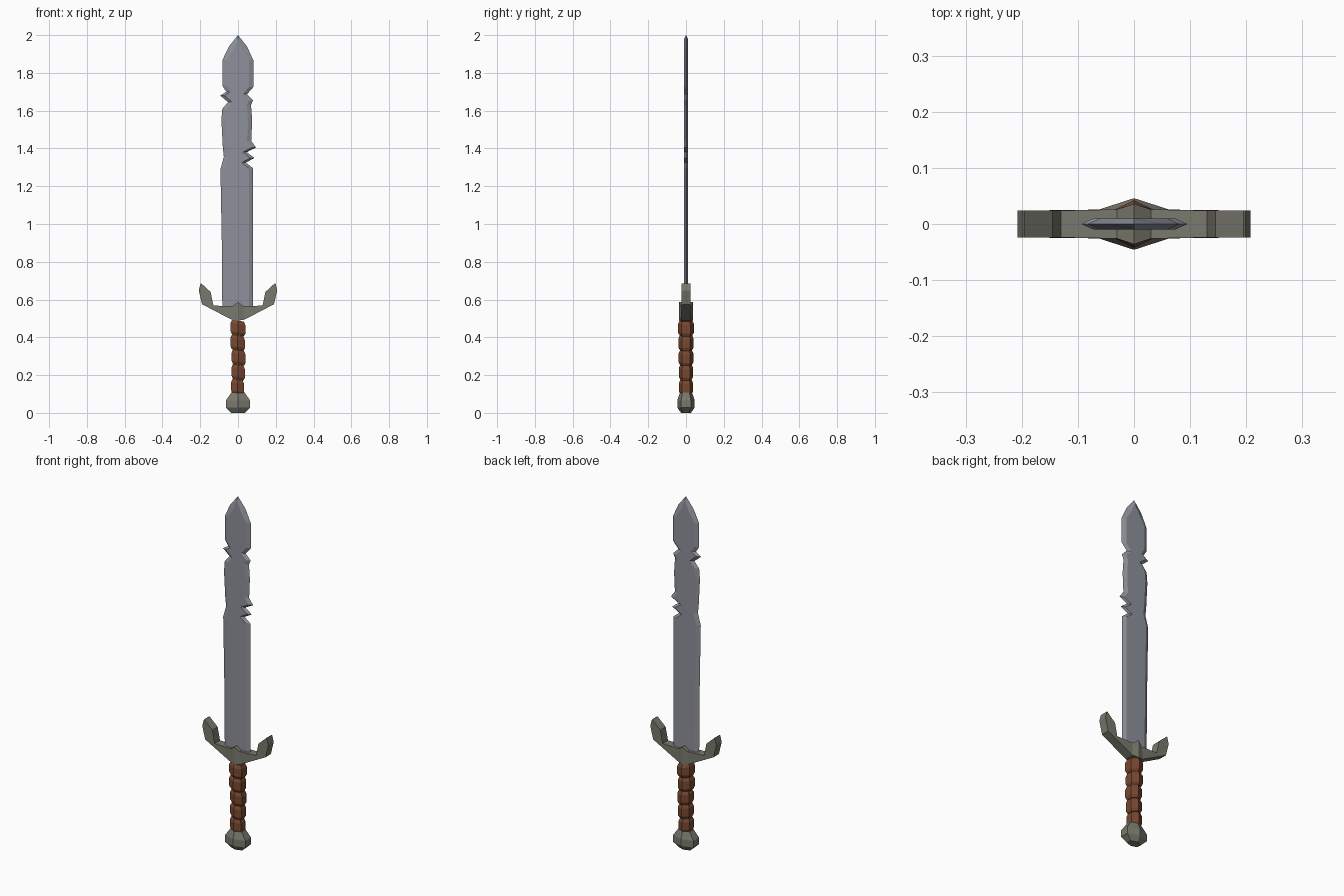
import bpy, bmesh, math

if "Cube" in bpy.data.objects:
    bpy.data.objects.remove(bpy.data.objects["Cube"])


def material(name, rgb):
    m = bpy.data.materials.new(name)
    m.diffuse_color = (*rgb, 1)
    m.use_nodes = True
    m.node_tree.nodes["Principled BSDF"].inputs["Base Color"].default_value = m.diffuse_color
    return m


STEEL = material("blade steel", (0.27, 0.285, 0.325))
IRON = material("dull iron", (0.19, 0.19, 0.155))
LEATHER = material("brown leather", (0.19, 0.066, 0.03))


def loft(name, stacks, mat):
    """Skin each stack of equal-sized rings, cap the ends, flat shaded."""
    bm = bmesh.new()
    for rings in stacks:
        loops = [[bm.verts.new(p) for p in ring] for ring in rings]
        n = len(loops[0])
        for a, b in zip(loops, loops[1:]):
            for i in range(n):
                j = (i + 1) % n
                bm.faces.new((a[i], a[j], b[j], b[i]))
        bm.faces.new(loops[0][::-1])
        bm.faces.new(loops[-1])
    bmesh.ops.remove_doubles(bm, verts=bm.verts, dist=1e-5)
    bmesh.ops.recalc_face_normals(bm, faces=bm.faces)
    me = bpy.data.meshes.new(name)
    bm.to_mesh(me)
    bm.free()
    me.materials.append(mat)
    ob = bpy.data.objects.new(name, me)
    bpy.context.collection.objects.link(ob)
    return ob


def hexagon(rx, ry, z, cx=0, tilt=0):
    """Six-sided ring with corners pointing front and back."""
    pts = [(0, 1), (1, 0.55), (1, -0.55), (0, -1), (-1, -0.55), (-1, 0.55)]
    return [(cx + x * rx, y * ry, z + tilt * x * rx) for x, y in pts]


# Blade: chipped outline at y = 0, bevelled to a flat on each face
right = [(.08, .53), (.08, 1.295), (.042, 1.325), (.087, 1.35), (.047, 1.38),
         (.095, 1.405), (.07, 1.44), (.075, 1.55), (.069, 1.63), (.08, 1.655),
         (.048, 1.687), (.081, 1.725), (.081, 1.867), (.048, 1.94)]
left = [(-.048, 1.94), (-.083, 1.867), (-.081, 1.73), (-.062, 1.70),
        (-.094, 1.68), (-.053, 1.645), (-.083, 1.61), (-.088, 1.55),
        (-.08, 1.40), (-.075, 1.355), (-.093, 1.29), (-.085, .86), (-.083, .53)]
outline = right + [(0, 2.0)] + left


def flat_face(y):
    ring = []
    for x, z in outline:
        inset = 0.022 if x else 0
        ring.append((math.copysign(abs(x) - inset, x), y,
                     z - (0.02 if z > 1.9 else 0)))
    return ring


loft("blade", [[flat_face(-.01), [(x, 0, z) for x, z in outline],
                flat_face(.01)]], STEEL)

# Guard: mirrored cross-sections (upper point, lower point, half depth)
half = [((.03, .565), (.035, .494), .026),
        ((.13, .568), (.19, .575), .024),
        ((.145, .64), (.208, .648), .024),
        ((.195, .686), (.198, .686), .024)]
mirrored = [((-a[0], a[1]), (-b[0], b[1]), y) for a, b, y in reversed(half)]
sections = mirrored + [((0, .587), (0, .488), .036)] + half
loft("guard", [[[(a[0], -y, a[1]), (a[0], y, a[1]),
                 (b[0], y, b[1]), (b[0], -y, b[1])]
                for a, b, y in sections]], IRON)

# Grip: five slanted leather wraps
wraps = []
for i in range(5):
    z = .098 + i * .078
    r = .034 + i * .0013
    cx = (-.002, .001, .003, -.002, 0)[i]
    wraps.append([hexagon(r * s, (r + .003) * s, z + dz, cx, -.15)
                  for dz, s in ((0, .8), (.016, 1), (.06, 1), (.078, .8))])
loft("grip", wraps, LEATHER)

# Pommel: faceted knob
loft("pommel", [[hexagon(.035, .026, 0), hexagon(.064, .046, .028),
                 hexagon(.064, .046, .066), hexagon(.036, .032, .107)]], IRON)
